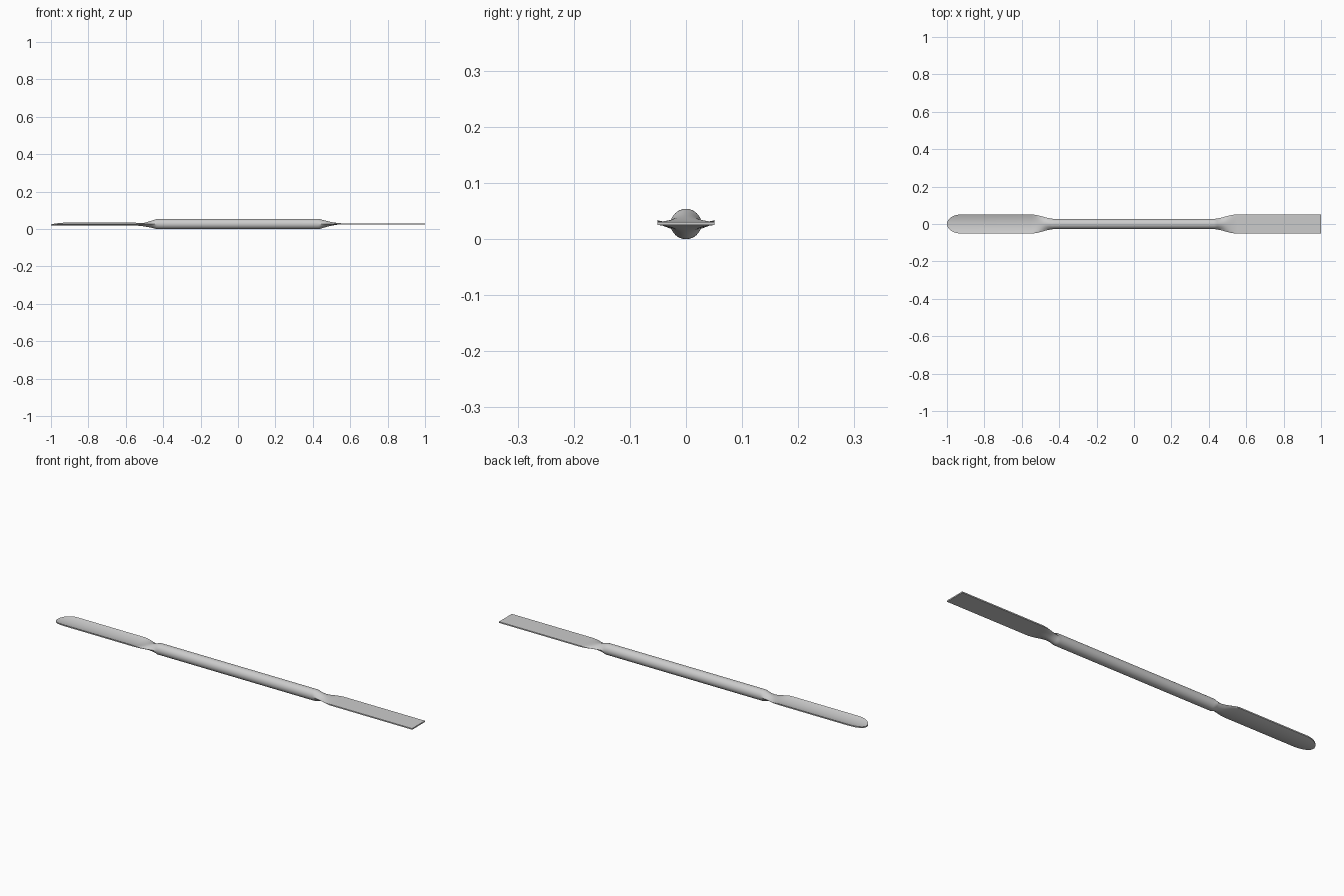
import bpy, bmesh, math

if "Cube" in bpy.data.objects:
    bpy.data.objects.remove(bpy.data.objects["Cube"])

N = 50          # points per cross-section (4k+2 so the crown sits exactly at top)
R = 0.027       # rod radius, also height of the axis
HALF_W = 0.051  # half width of both ends
HALF_T = 0.003  # half thickness of both ends


def smooth(t):
    t = max(0.0, min(1.0, t))
    return t * t * (3 - 2 * t)


def section(x):
    """Ring of points at x: round rod blending into a flat blade or a trough."""
    a = abs(x)
    f = smooth((a - 0.42) / 0.13)           # widening
    g = max(0.0, min(1.0, (a - 0.435) / 0.115))
    g = 1 - (1 - g) ** 1.5                  # thinning
    w = R + (HALF_W - R) * f
    h = R + (HALF_T - R) * g
    p = 1 + 1.6 * math.sin(math.pi * g) if g < 0.5 else 2.6 * (1 - g) / 0.5
    p = max(p, 0.0)
    if x < -0.92:                           # rounded scoop tip
        u = (a - 0.92) / 0.08
        w *= max(0.12, math.sqrt(max(0.0, 1 - u ** 2.2)))
    pts = []
    for i in range(N):
        t = (i + 0.5) * 2 * math.pi / N
        y, s = w * math.cos(t), math.sin(t)
        z = math.copysign(abs(s) ** p, s) * h
        if x < 0:                           # scoop: edges curl upward
            z += f * (-0.005 + 0.009 * (y / HALF_W) ** 2)
        else:
            z += f * 0.001
        pts.append((x, y, R + z))
    return pts


# Stations along the length
neck = [0.42 + 0.13 * i / 16 for i in range(17)]
tip = [-0.92 - 0.08 * math.sin(math.pi / 2 * i / 12) for i in range(13)]
stations = tip[::-1] + [-a for a in neck[::-1]] + neck + [1.0]

# Double-ended spatula lofted as one piece
bm = bmesh.new()
rings = [[bm.verts.new(p) for p in section(x)] for x in stations]
for r0, r1 in zip(rings, rings[1:]):
    for i in range(N):
        j = (i + 1) % N
        bm.faces.new((r0[i], r0[j], r1[j], r1[i]))
# End caps as strips between upper and lower edges
for r in (rings[0], rings[-1]):
    for i in range(N // 2 - 1):
        bm.faces.new((r[i], r[i + 1], r[N - 2 - i], r[N - 1 - i]))
bmesh.ops.recalc_face_normals(bm, faces=bm.faces)
mesh = bpy.data.meshes.new("spatula")
bm.to_mesh(mesh)
bm.free()
obj = bpy.data.objects.new("spatula", mesh)
bpy.context.collection.objects.link(obj)
bpy.context.view_layer.objects.active = obj
obj.select_set(True)
bpy.ops.object.shade_smooth_by_angle(angle=math.radians(35))
